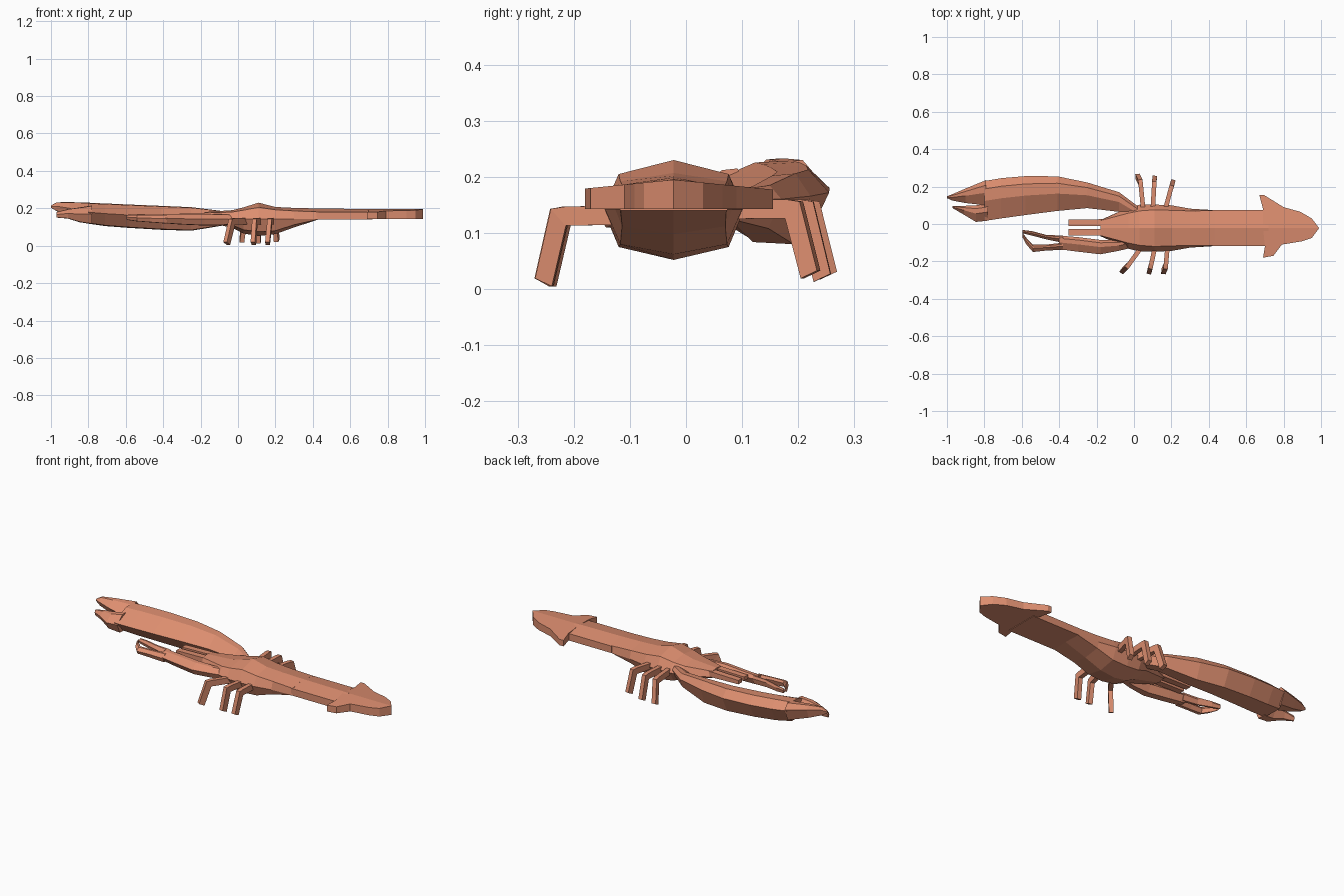
import bpy, bmesh, math
from mathutils import Vector

shell = bpy.data.materials.new("salmon shell")
shell.diffuse_color = (0.72, 0.27, 0.16, 1)
CY = -0.022  # body centre line


def finish(name, bm):
    bmesh.ops.recalc_face_normals(bm, faces=bm.faces)
    me = bpy.data.meshes.new(name)
    bm.to_mesh(me)
    bm.free()
    me.materials.append(shell)
    ob = bpy.data.objects.new(name, me)
    bpy.context.collection.objects.link(ob)
    return ob


def loft(name, rings):
    bm = bmesh.new()
    vs = [[bm.verts.new(p) for p in r] for r in rings]
    n = len(vs[0])
    for a, b in zip(vs, vs[1:]):
        for i in range(n):
            j = (i + 1) % n
            bm.faces.new((a[i], a[j], b[j], b[i]))
    bm.faces.new(vs[0])
    bm.faces.new(vs[-1])
    return finish(name, bm)


# body: x, half width, shoulder half width, top, shoulder z, keel edge z, keel z
def body_ring(x, w, s, top, sh, ke, keel):
    half = [(0, top), (s, sh), (w, 0.142), (s, ke), (0, keel)]
    pts = half + [(-y, z) for y, z in half[-2:0:-1]]
    return [(x, CY + y, z) for y, z in pts]


loft("body", [body_ring(*r) for r in [
    (-0.18, 0.043, 0.040, 0.180, 0.175, 0.138, 0.130),
    (-0.03, 0.110, 0.080, 0.190, 0.180, 0.110, 0.095),
    (0.03, 0.125, 0.092, 0.205, 0.190, 0.085, 0.065),
    (0.11, 0.126, 0.098, 0.230, 0.205, 0.075, 0.052),
    (0.20, 0.122, 0.095, 0.207, 0.192, 0.080, 0.062),
    (0.30, 0.104, 0.092, 0.202, 0.186, 0.112, 0.098),
    (0.43, 0.096, 0.094, 0.199, 0.181, 0.141, 0.140)]])

# tail
loft("tail", [[(x, CY - .096, .14), (x, CY - .096, .18), (x, CY, z),
               (x, CY + .096, .18), (x, CY + .096, .14)]
              for x, z in ((0.42, 0.199), (0.72, 0.196))])

# tail fan: outline lofted around its centre ridge
up = [(.67, .155), (.695, .155), (.80, .09), (.89, .065), (.95, .03)]
low = [(.95, -.075), (.90, -.092), (.79, -.11), (.745, -.17), (.69, -.18)]
fan = up + [(.99, CY)] + low + [(.70, -.12), (.69, CY), (.69, .08)]
bm = bmesh.new()
bot = [bm.verts.new((x, y, .143)) for x, y in fan]
top = [bm.verts.new((x, y, .195 - .10 * abs(y - CY))) for x, y in fan]
n = len(fan)
for i in range(n):
    j = (i + 1) % n
    bm.faces.new((bot[i], bot[j], top[j], top[i]))
for layer in (bot, top):
    bm.faces.new([layer[i] for i in (12, 13, 0, 1, 2, 3, 4, 5)])
    bm.faces.new([layer[i] for i in (5, 6, 7, 8, 9, 10, 11, 12)])
bmesh.ops.triangulate(bm, faces=[f for f in bm.faces if len(f.verts) > 4])
finish("tail_fan", bm)

# claws: faceted sections x, y range, z range
SEC = [(0, .55), (.5, .97), (.8, 1), (1, .68), (.78, 0), (.25, .03)]


def claw(name, rows, sec=SEC):
    loft(name, [[(x, y0 + u * (y1 - y0), z0 + v * (z1 - z0)) for u, v in sec]
                for x, y0, y1, z0, z1 in rows])


claw("large_claw", [
    (0.02, 0.02, 0.095, 0.125, 0.175), (-0.08, 0.065, 0.17, 0.108, 0.185),
    (-0.25, 0.085, 0.222, 0.08, 0.206), (-0.41, 0.07, 0.255, 0.085, 0.213),
    (-0.58, 0.048, 0.256, 0.095, 0.22), (-0.71, 0.03, 0.245, 0.105, 0.226),
    (-0.80, 0.016, 0.23, 0.118, 0.229)])
claw("large_claw_outer_finger", [
    (-0.79, 0.10, 0.235, 0.13, 0.23), (-0.90, 0.112, 0.19, 0.16, 0.233),
    (-0.97, 0.125, 0.16, 0.185, 0.232), (-1.0, 0.138, 0.148, 0.203, 0.215)])
claw("large_claw_inner_finger", [
    (-0.78, 0.018, 0.11, 0.115, 0.215), (-0.845, 0.011, 0.10, 0.125, 0.205),
    (-0.91, 0.05, 0.097, 0.145, 0.195), (-0.97, 0.085, 0.097, 0.15, 0.18)])

claw("small_claw", [
    (0.02, -0.12, -0.07, 0.115, 0.165), (-0.08, -0.143, -0.088, 0.11, 0.168),
    (-0.18, -0.162, -0.085, 0.108, 0.17), (-0.30, -0.148, -0.07, 0.113, 0.17),
    (-0.40, -0.135, -0.062, 0.12, 0.17)])
claw("small_claw_inner_finger", [
    (-0.38, -0.10, -0.062, 0.125, 0.17), (-0.47, -0.082, -0.058, 0.13, 0.17),
    (-0.545, -0.062, -0.038, 0.135, 0.168), (-0.595, -0.05, -0.032, 0.14, 0.165)])
claw("small_claw_outer_finger", [
    (-0.38, -0.138, -0.10, 0.118, 0.165), (-0.47, -0.142, -0.11, 0.125, 0.165),
    (-0.54, -0.15, -0.11, 0.13, 0.165), (-0.575, -0.11, -0.075, 0.135, 0.165),
    (-0.597, -0.07, -0.045, 0.14, 0.163)])

# feelers
BOX = [(0, 0), (0, 1), (1, 1), (1, 0)]
for i, y in enumerate((-0.062, -0.010)):
    claw(f"feeler_{i + 1}", [(-0.12, y, y + .036, .142, .175),
                             (-0.35, y, y + .034, .148, .17)], BOX)

# legs: root, knee and foot with bent square sections
def leg(name, root, knee, foot, side):
    d = Vector((knee[0] - root[0], knee[1] - root[1], 0)).normalized()
    s = Vector((-d.y, d.x, 0)) * 0.012
    U = Vector((0, 0, 1))
    R, K, F = Vector(root), Vector(knee), Vector(foot)
    # each row: centre point, offset from under side to upper side
    rows = [(R, U * .017), (K - d * .012, U * .017), (K, U * .013 + d * .014),
            (F, U * .007 + d * .015)]
    loft(name, [[c - o - s, c + o - s, c + o + s, c - o + s] for c, o in rows])


left = [(.05, .035, .02, .253, .024), (.10, .108, .11, .243, .02), (.165, .198, .207, .222, .026)]
right = [(.05, -.032, -.06, -.25, .012), (.115, .09, .082, -.253, .012),
         (.18, .17, .158, -.253, .012)]
for i, (rx, kx, fx, fy, fz) in enumerate(left):
    leg(f"left_leg_{i + 1}", (rx, .07, .142), (kx, fy - .03, .143), (fx, fy, fz), 1)
for i, (rx, kx, fx, fy, fz) in enumerate(right):
    leg(f"right_leg_{i + 1}", (rx, -.11, .132), (kx, fy + .027, .13), (fx, fy, fz), -1)
